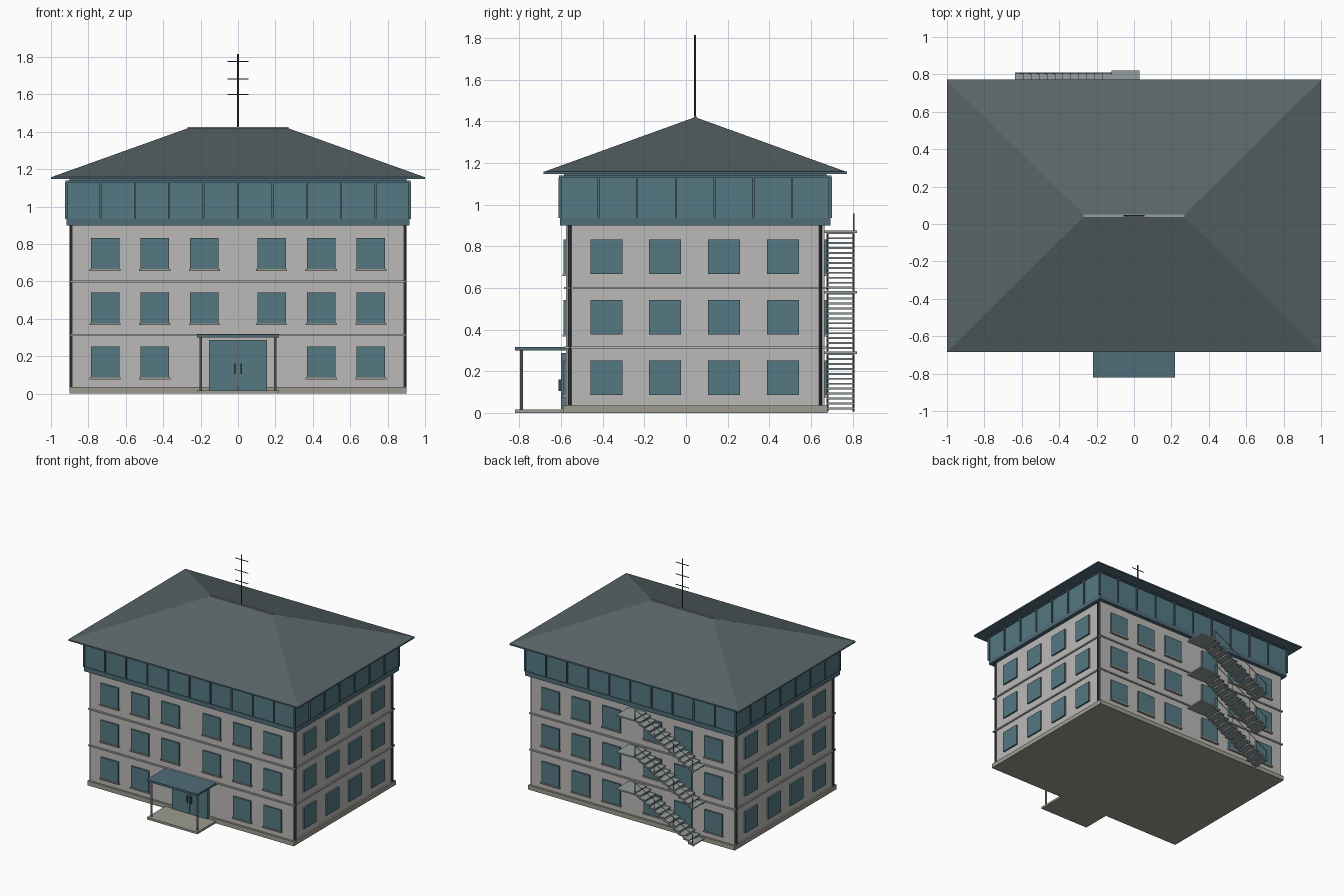
import bpy, bmesh, math
from mathutils import Vector, Matrix

if "Cube" in bpy.data.objects:
    bpy.data.objects.remove(bpy.data.objects["Cube"])

CY = 0.044            # building centre in y
HX, HY = 0.887, 0.62  # wall half sizes


def mat(name, r, g, b):
    m = bpy.data.materials.new(name)
    m.diffuse_color = (r, g, b, 1)
    m.use_nodes = True
    m.node_tree.nodes["Principled BSDF"].inputs["Base Color"].default_value = m.diffuse_color
    return m


WALL = mat("render_wall", 0.50, 0.49, 0.48)
STONE = mat("stone", 0.34, 0.33, 0.28)
GLASS = mat("glass", 0.09, 0.19, 0.23)
TEAL = mat("teal_paint", 0.08, 0.15, 0.19)
ROOF = mat("roof_slate", 0.10, 0.13, 0.14)
STEEL = mat("steel", 0.30, 0.34, 0.34)
DARK = mat("dark_metal", 0.05, 0.06, 0.07)


def finish(name, bm, m):
    me = bpy.data.meshes.new(name)
    bmesh.ops.recalc_face_normals(bm, faces=bm.faces)
    bm.to_mesh(me)
    bm.free()
    me.materials.append(m)
    ob = bpy.data.objects.new(name, me)
    bpy.context.collection.objects.link(ob)
    return ob


def add_box(bm, x0, x1, y0, y1, z0, z1):
    c = Vector(((x0 + x1) / 2, (y0 + y1) / 2, (z0 + z1) / 2))
    s = (abs(x1 - x0), abs(y1 - y0), z1 - z0, 1)
    bmesh.ops.create_cube(bm, size=1, matrix=Matrix.Translation(c) @ Matrix.Diagonal(s))


def boxes(name, items, m):
    bm = bmesh.new()
    for it in items:
        add_box(bm, *it)
    return finish(name, bm, m)


def rods(name, segs, r, m, sides=8):
    bm = bmesh.new()
    for a, b in segs:
        a, b = Vector(a), Vector(b)
        d = b - a
        mt = Matrix.Translation((a + b) / 2) @ d.to_track_quat('Z', 'Y').to_matrix().to_4x4()
        bmesh.ops.create_cone(bm, cap_ends=True, segments=sides, radius1=r, radius2=r,
                              depth=d.length, matrix=mt)
    return finish(name, bm, m)


def block(hx, hy, z0, z1):
    return (-hx, hx, CY - hy, CY + hy, z0, z1)


# Main masses
boxes("plinth", [block(0.90, 0.635, 0, 0.035)], STONE)
boxes("walls", [block(HX, HY, 0.035, 0.905)], WALL)
boxes("string_courses", [block(HX + 0.01, HY + 0.01, z - 0.005, z + 0.005) for z in (0.313, 0.60)], WALL)

# Windows and sills
panes, sills = [], []
P, W, H = 0.013, 0.077, 0.083
for zc in (0.168, 0.459, 0.75):
    z0, z1 = zc - H, zc + H
    for xc in (-0.71, -0.445, -0.18, 0.18, 0.445, 0.71):
        for s in (-1, 1):
            if s == -1 and zc < 0.2 and abs(xc) < 0.3:
                continue  # entrance
            y = CY + s * HY
            panes.append((xc - W, xc + W, y - s * 0.01, y + s * P, z0, z1))
            sills.append((xc - W - 0.006, xc + W + 0.006, y, y + s * 0.018, z0 - 0.01, z0))
    for k in (-1.5, -0.5, 0.5, 1.5):
        yc = CY - 0.003 + k * 0.2825
        for s in (-1, 1):
            panes.append((s * (HX - 0.01), s * (HX + P), yc - W, yc + W, z0, z1))
boxes("windows", panes, GLASS)
boxes("window_sills", sills, STONE)

# Downpipes on the side walls
rods("downpipes", [((sx * 0.893, CY + sy * 0.602, 0.035), (sx * 0.893, CY + sy * 0.602, 0.905))
                   for sx in (-1, 1) for sy in (-1, 1)], 0.008, DARK)

# Glazed top storey
boxes("gallery_base", [block(0.918, 0.65, 0.90, 0.935)], TEAL)
boxes("gallery_glass", [block(0.914, 0.645, 0.935, 1.14)], GLASS)
boxes("gallery_neck", [block(0.90, 0.63, 1.14, 1.15)], TEAL)
boxes("gallery_head", [block(0.923, 0.654, 1.13, 1.14)], TEAL)
mull = []
for i in range(11):
    x = -0.92 + i * 0.184
    for s in (-1, 1):
        mull.append((x - 0.005, x + 0.005, CY + s * 0.64, CY + s * 0.654, 0.935, 1.13))
for i in range(8):
    y = CY - 0.651 + i * 0.186
    for s in (-1, 1):
        mull.append((s * 0.91, s * 0.924, y - 0.005, y + 0.005, 0.935, 1.13))
boxes("gallery_mullions", mull, TEAL)

# Hipped roof with fascia and ridge cap
boxes("fascia", [block(1.0, 0.728, 1.147, 1.158)], TEAL)
bm = bmesh.new()
base = [bm.verts.new((sx * 0.997, CY + sy * 0.725, 1.158))
        for sx, sy in ((-1, -1), (1, -1), (1, 1), (-1, 1))]
l, r = (bm.verts.new((x, CY, 1.42)) for x in (-0.265, 0.265))
a, b, c, d = base
for f in ((a, b, r, l), (b, c, r), (c, d, l, r), (d, a, l), (d, c, b, a)):
    bm.faces.new(f)
finish("hipped_roof", bm, ROOF)
boxes("ridge_cap", [(-0.27, 0.27, CY - 0.006, CY + 0.006, 1.413, 1.425)], STEEL)

# Aerial mast
rods("mast", [((0, CY, 1.41), (0, CY, 1.815))], 0.005, DARK)
rods("mast_crossbars", [((-0.057, CY, z), (0.057, CY, z)) for z in (1.60, 1.683, 1.775)], 0.003, DARK)

# Entrance porch and double door
F = CY - HY
boxes("porch_slab", [(-0.22, 0.22, -0.82, F, 0, 0.017)], STONE)
boxes("porch_canopy", [(-0.22, 0.22, -0.82, F, 0.30, 0.316)], TEAL)
rods("porch_posts", [((s * 0.20, -0.79, 0.017), (s * 0.20, -0.79, 0.30)) for s in (-1, 1)], 0.007, STEEL)
boxes("door_leaves", [(s * 0.003, s * 0.155, F - 0.025, F + 0.01, 0.018, 0.288) for s in (-1, 1)], GLASS)
boxes("door_handles", [(s * 0.014, s * 0.022, F - 0.036, F - 0.024, 0.105, 0.16) for s in (-1, 1)], DARK)

# Outside escape stair on the back: three parallel flights
N, X0, X1, Y0, Y1 = 12, -0.63, -0.12, 0.675, 0.81
treads, landings, rails, stringers = [], [], [], []
for k in range(3):
    zb = 0.01 + 0.29 * k
    zt = zb + 0.285
    landings.append((X1, 0.03, CY + HY, 0.82, zt - 0.012, zt))
    step = (X1 - X0) / N
    for i in range(N):
        z = zb + 0.285 * (i + 0.5) / N
        x = X0 + i * step
        treads.append((x - 0.006, x + step + 0.004, Y0, Y1, z - 0.005, z + 0.004))
    for y in (Y0 + 0.005, Y1 - 0.005):
        stringers.append(((X0, y, zb), (X1, y, zt - 0.01)))
    yr = 0.806
    rails.append(((X0, yr, zb + 0.085), (X1, yr, zt + 0.08)))
    for t in (0.02, 0.34, 0.67, 1.0):
        x, z = X0 + t * (X1 - X0), zb + t * 0.285
        rails.append(((x, yr, z), (x, yr, z + 0.083)))
boxes("stair_treads", treads, STEEL)
boxes("stair_landings", landings, STEEL)
rods("stair_stringers", stringers, 0.005, STEEL, 6)
rods("stair_railings", rails, 0.003, STEEL, 6)
